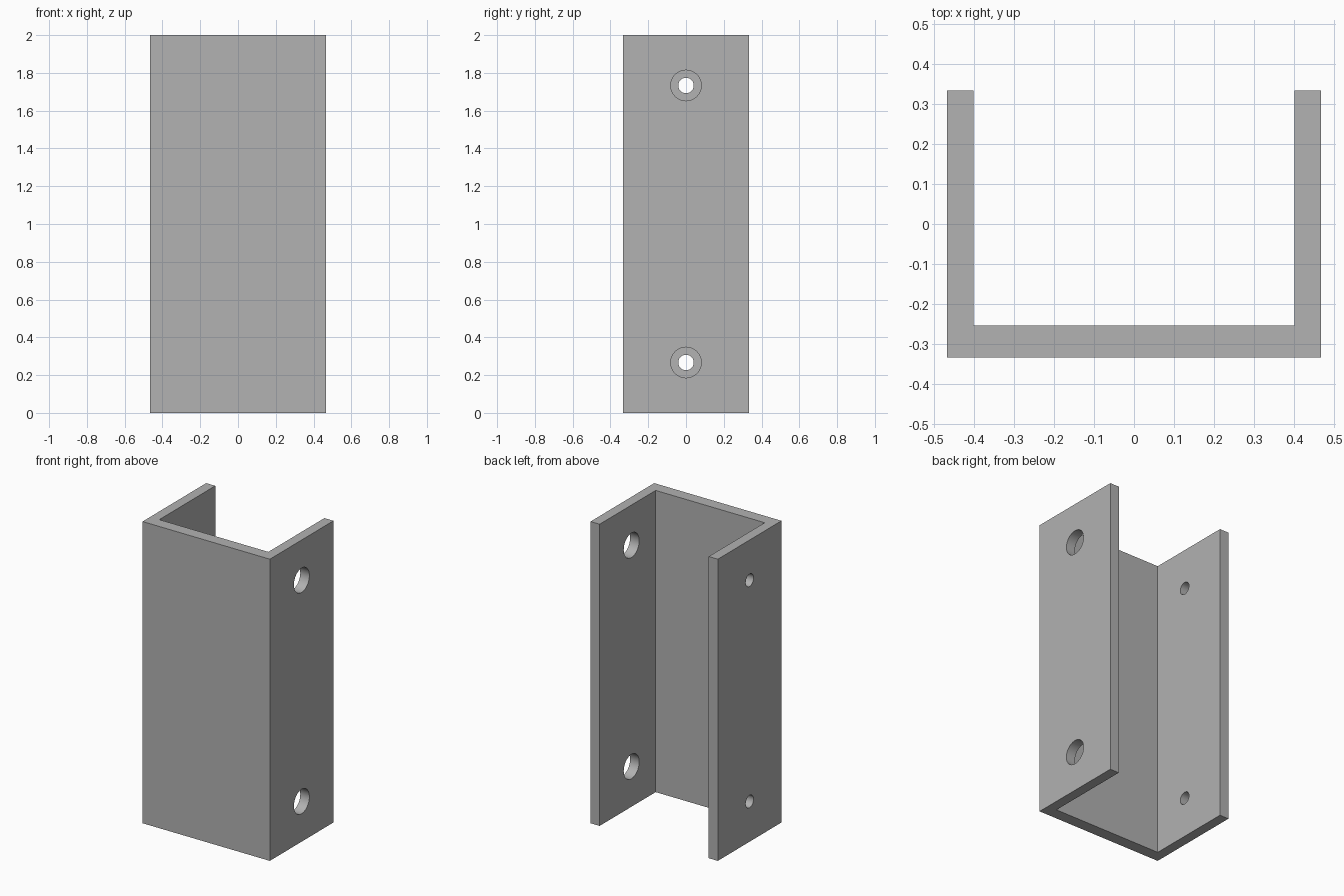
import bpy
import bmesh
import math

default_cube = bpy.data.objects.get("Cube")
if default_cube:
    bpy.data.objects.remove(default_cube, do_unlink=True)

HALF_W, HALF_D, HEIGHT = 0.4667, 0.3333, 2.0
FLANGE, WEB = 0.0667, 0.08
HOLE_HEIGHTS = (0.2667, 1.7333)

# Plain grey metal
grey = bpy.data.materials.new("grey_metal")
grey.use_nodes = True
colour = (0.445, 0.445, 0.445, 1.0)
grey.diffuse_color = colour
grey.node_tree.nodes["Principled BSDF"].inputs["Base Color"].default_value = colour


def make_object(name, bm):
    bmesh.ops.recalc_face_normals(bm, faces=bm.faces)
    mesh = bpy.data.meshes.new(name)
    bm.to_mesh(mesh)
    bm.free()
    mesh.materials.append(grey)
    obj = bpy.data.objects.new(name, mesh)
    bpy.context.collection.objects.link(obj)
    return obj


# U-shaped channel: half profile mirrored in x, then extruded upward
inner_x, inner_y = HALF_W - FLANGE, WEB - HALF_D
half = [(HALF_W, -HALF_D), (HALF_W, HALF_D), (inner_x, HALF_D), (inner_x, inner_y)]
profile = half + [(-x, y) for x, y in reversed(half)]
bm = bmesh.new()
base = bm.faces.new([bm.verts.new((x, y, 0)) for x, y in profile])
top = bmesh.ops.extrude_face_region(bm, geom=[base])
bmesh.ops.translate(bm, vec=(0, 0, HEIGHT),
                    verts=[v for v in top["geom"] if isinstance(v, bmesh.types.BMVert)])
channel = make_object("channel_bracket", bm)

# Wide access holes in the left flange, narrow screw holes in the right flange
for side, x, radius in (("left", HALF_W, 0.081), ("right", -HALF_W, 0.041)):
    for z in HOLE_HEIGHTS:
        bm = bmesh.new()
        bmesh.ops.create_cone(bm, cap_ends=True, segments=48,
                              radius1=radius, radius2=radius, depth=0.3)
        cutter = make_object(side + "_hole_cutter", bm)
        cutter.rotation_euler.y = math.pi / 2
        cutter.location = (x, 0, z)
        cutter.hide_render = True
        cutter.hide_viewport = True
        cutter.display_type = 'WIRE'
        cut = channel.modifiers.new(side + "_hole", 'BOOLEAN')
        cut.operation = 'DIFFERENCE'
        cut.solver = 'EXACT'
        cut.object = cutter

# Apply the cuts, drop the cutters and smooth the hole walls
bpy.context.view_layer.update()
bpy.ops.object.select_all(action='DESELECT')
channel.select_set(True)
bpy.context.view_layer.objects.active = channel
for name in [m.name for m in channel.modifiers]:
    bpy.ops.object.modifier_apply(modifier=name)
for obj in [o for o in bpy.data.objects if "hole_cutter" in o.name]:
    bpy.data.objects.remove(obj, do_unlink=True)
bpy.ops.object.shade_smooth_by_angle(angle=math.radians(30))
